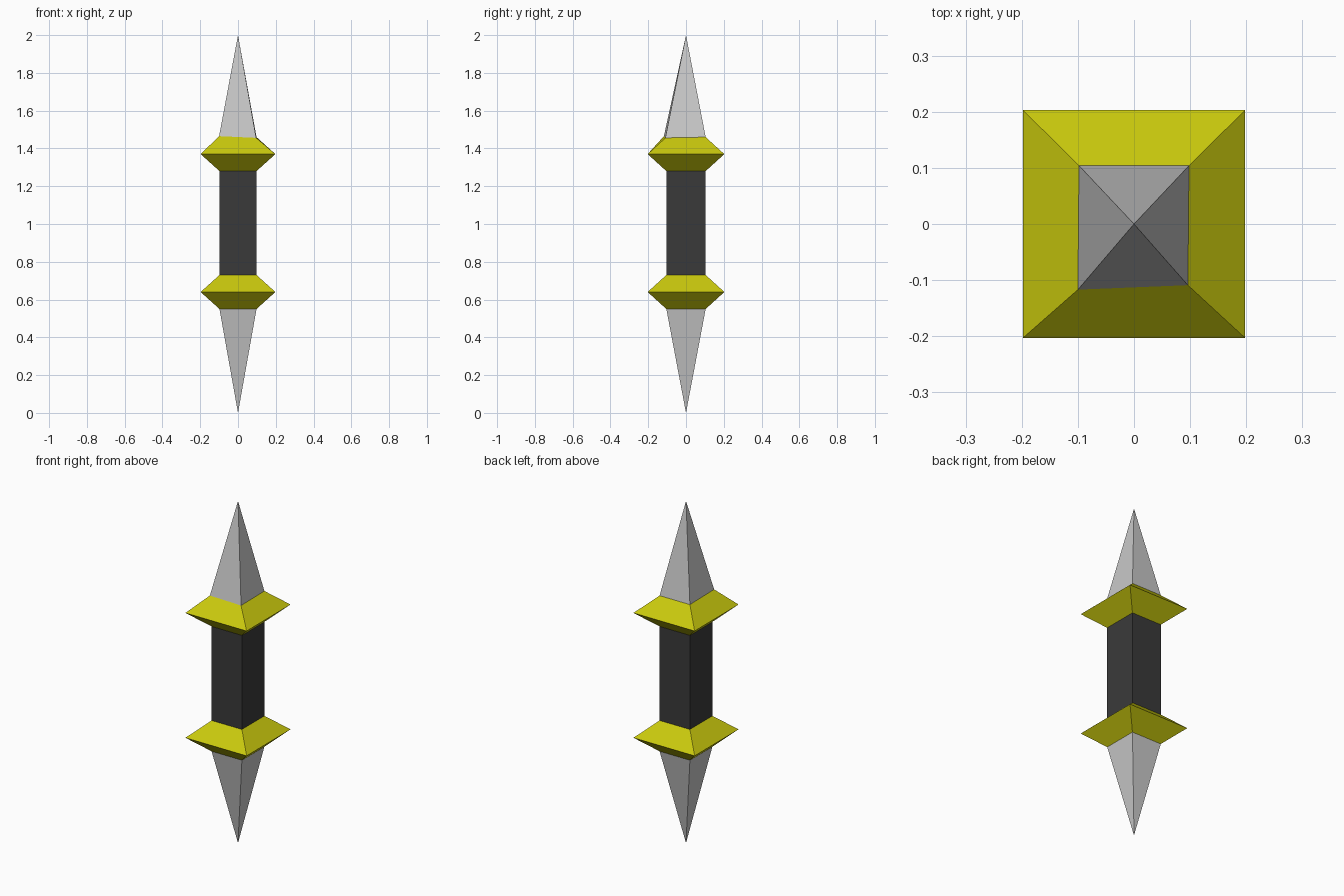
import bpy, bmesh

if "Cube" in bpy.data.objects:
    bpy.data.objects.remove(bpy.data.objects["Cube"])


def material(name, rgb):
    m = bpy.data.materials.new(name)
    m.diffuse_color = (*rgb, 1)
    m.use_nodes = True
    m.node_tree.nodes["Principled BSDF"].inputs["Base Color"].default_value = m.diffuse_color
    return m


STEEL = material("steel grey", (0.58, 0.58, 0.58))
GOLD = material("dark yellow", (0.59, 0.585, 0.004))
GRIP = material("grip black", (0.042, 0.042, 0.042))

N, W = (0.098, 0.104), (0.198, 0.203)   # narrow and wide half sizes in x, y

# slightly skewed front corners where the upper blade meets its guard
SKEW = {0: (-0.1, -0.117, 1.465), 1: (0.096, -0.109, 1.456)}


def loft(name, mat, levels, skew_level=None):
    """Four-sided stack of (half size, z) levels; half size None is a point."""
    bm = bmesh.new()
    rings = []
    for i, (half, z) in enumerate(levels):
        if half is None:
            rings.append([bm.verts.new((0, 0, z))] * 4)
            continue
        ring = [bm.verts.new((sx * half[0], sy * half[1], z))
                for sx, sy in ((-1, -1), (1, -1), (1, 1), (-1, 1))]
        if i == skew_level:
            for k, co in SKEW.items():
                ring[k].co = co
        rings.append(ring)
    for a, b in zip(rings, rings[1:]):
        for k in range(4):
            j = (k + 1) % 4
            corners = [a[k], a[j], b[j], b[k]]
            bm.faces.new(list(dict.fromkeys(corners)))
    bmesh.ops.recalc_face_normals(bm, faces=bm.faces)
    me = bpy.data.meshes.new(name)
    bm.to_mesh(me)
    bm.free()
    me.materials.append(mat)
    ob = bpy.data.objects.new(name, me)
    bpy.context.collection.objects.link(ob)
    return ob


# blades
loft("lower_blade", STEEL, [(None, 0.0), (N, 0.55)])
loft("upper_blade", STEEL, [(N, 1.46), (None, 2.0)], 0)
# guards
loft("lower_guard", GOLD, [(N, 0.55), (W, 0.64), (N, 0.73)])
loft("upper_guard", GOLD, [(N, 1.28), (W, 1.37), (N, 1.46)], 2)
# grip
loft("grip", GRIP, [(N, 0.73), (N, 1.28)])
